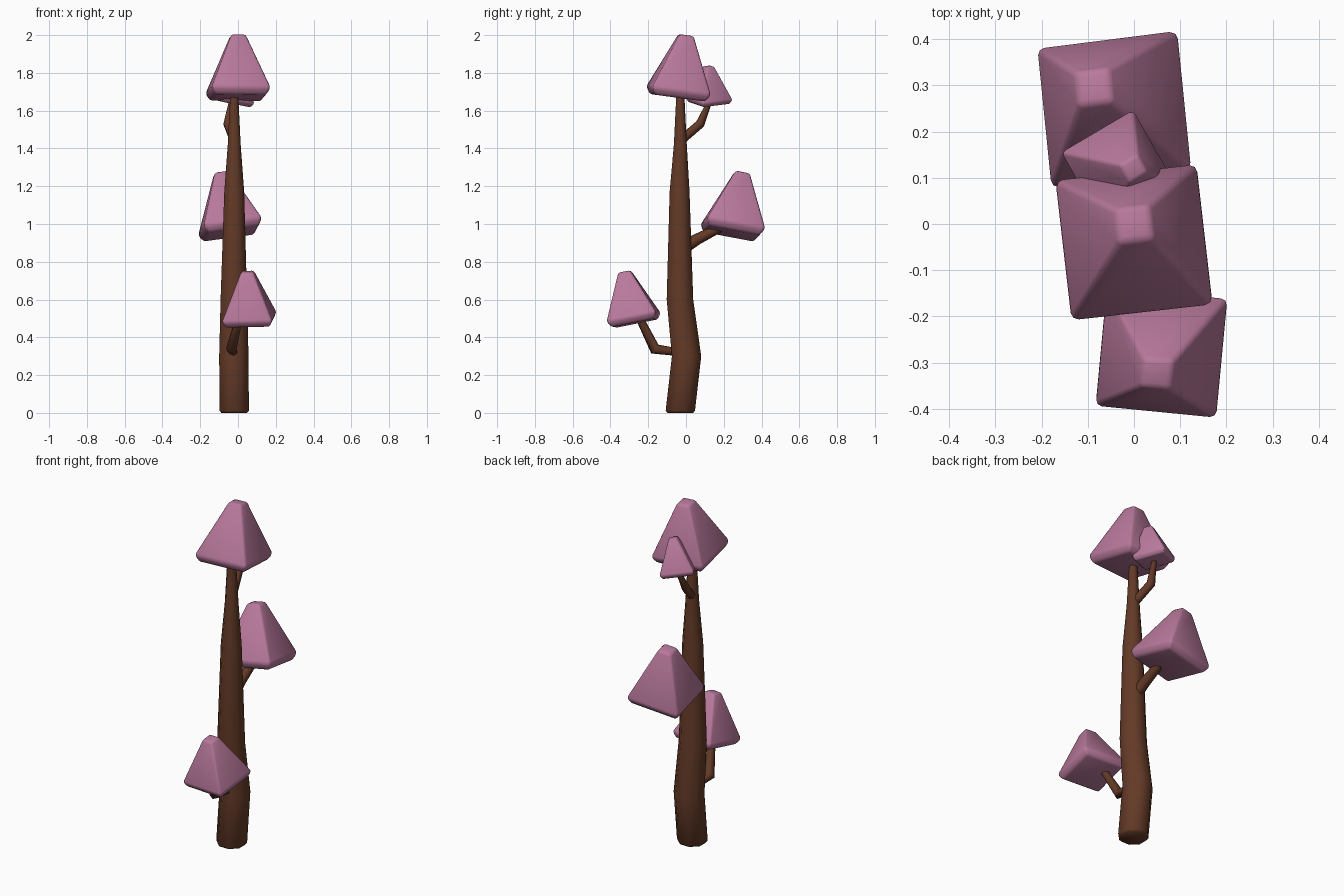
import bpy, bmesh, math
from mathutils import Vector, Matrix

if "Cube" in bpy.data.objects:
    bpy.data.objects.remove(bpy.data.objects["Cube"])


def material(name, rgb):
    m = bpy.data.materials.new(name)
    m.diffuse_color = (*rgb, 1)
    m.use_nodes = True
    m.node_tree.nodes["Principled BSDF"].inputs["Base Color"].default_value = m.diffuse_color
    return m


BARK = material("brown_bark", (0.125, 0.042, 0.02))
LEAF = material("pink_foliage", (0.48, 0.19, 0.33))


def loft(name, rings, mat):
    """Skin a list of equal-length vertex rings and cap both ends."""
    bm = bmesh.new()
    loops = [[bm.verts.new(p) for p in ring] for ring in rings]
    n = len(loops[0])
    for a, b in zip(loops, loops[1:]):
        for i in range(n):
            j = (i + 1) % n
            bm.faces.new((a[i], a[j], b[j], b[i]))
    bm.faces.new(loops[0][::-1])
    bm.faces.new(loops[-1])
    bmesh.ops.recalc_face_normals(bm, faces=bm.faces)
    mesh = bpy.data.meshes.new(name)
    bm.to_mesh(mesh)
    bm.free()
    mesh.materials.append(mat)
    ob = bpy.data.objects.new(name, mesh)
    bpy.context.collection.objects.link(ob)
    bpy.ops.object.select_all(action='DESELECT')
    bpy.context.view_layer.objects.active = ob
    ob.select_set(True)
    return ob


def limb(name, path, sides, level=False):
    """Tapered tube along (x, y, z, radius) points."""
    pts = [Vector(p[:3]) for p in path]
    rings = []
    for k, p in enumerate(pts):
        d = pts[min(k + 1, len(pts) - 1)] - pts[max(k - 1, 0)]
        d = Vector((0, 0, 1)) if level else d.normalized()
        q = Vector((0, 0, 1)).rotation_difference(d)
        angles = [math.tau * (i + 0.5) / sides for i in range(sides)]
        rings.append([p + q @ Vector((math.cos(a), math.sin(a), 0)) * path[k][3]
                      for a in angles])
    ob = loft(name, rings, BARK)
    bpy.ops.object.shade_smooth_by_angle(angle=math.radians(65))
    return ob


def canopy(name, base, apex, size, turn):
    """Soft-edged four-sided crown leaning from base towards apex."""
    base, axis = Vector(base), Vector(apex) - Vector(base)
    s = size / 0.3
    rot = (Vector((0, 0, 1)).rotation_difference(axis).to_matrix()
           @ Matrix.Rotation(math.radians(turn), 3, 'Z'))
    profile = [(0.135 * s, -0.022 * s), (0.157 * s, 0.016 * s),
               (0.038 * s, axis.length)]
    corners = [(-1, -1), (1, -1), (1, 1), (-1, 1)]
    ob = loft(name, [[base + rot @ Vector((x * h, y * h, z)) for x, y in corners]
                     for h, z in profile], LEAF)
    bev = ob.modifiers.new("soft_edges", 'BEVEL')
    bev.width = 0.013 * s
    bev.segments = 2
    bev.limit_method = 'NONE'
    bpy.ops.object.shade_smooth()
    return ob


# Trunk with a slight kink near the ground
limb("trunk", [(-0.02, -0.03, 0, 0.074), (-0.02, -0.03, 0.012, 0.084),
               (-0.022, 0.003, 0.3, 0.084), (-0.022, -0.032, 0.6, 0.076),
               (-0.02, -0.034, 1.17, 0.057), (-0.02, -0.03, 1.42, 0.037),
               (-0.02, -0.03, 1.74, 0.02)], 8, level=True)

# Branches
limb("lower_branch", [(-0.02, 0.0, 0.315, 0.018), (-0.035, -0.165, 0.338, 0.03),
                      (0.01, -0.255, 0.52, 0.02)], 6)
limb("middle_branch", [(-0.02, -0.02, 0.87, 0.035), (-0.025, 0.06, 0.92, 0.03),
                       (-0.03, 0.21, 0.995, 0.022)], 6)
limb("upper_branch", [(-0.02, -0.03, 1.44, 0.024), (-0.055, 0.075, 1.53, 0.024),
                      (-0.035, 0.13, 1.66, 0.012)], 6)

# Foliage crowns
canopy("top_crown", (0, -0.042, 1.69), (0, 0.0, 2.0), 0.3, 6.5)
canopy("middle_crown", (-0.04, 0.245, 0.97), (-0.088, 0.297, 1.272), 0.3, 6.5)
canopy("lower_crown", (0.06, -0.275, 0.493), (0.05, -0.325, 0.748), 0.256, -5.5)
canopy("small_crown", (-0.037, 0.122, 1.652), (0.0, 0.12, 1.835), 0.178, 30)
